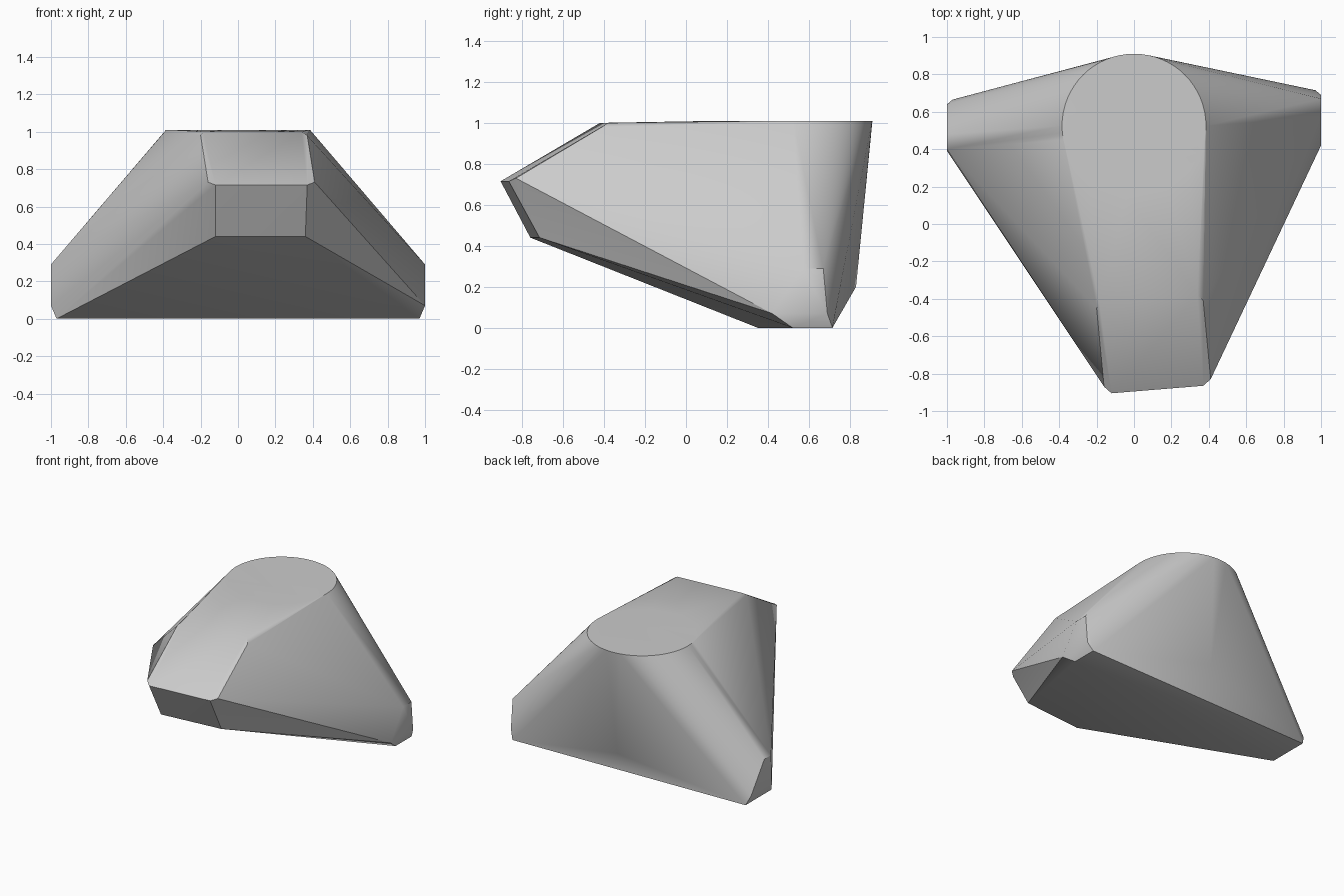
import bpy
import bmesh
import math
from mathutils import Vector

# Remove the default cube only
default_cube = bpy.data.objects.get("Cube")
if default_cube:
    bpy.data.objects.remove(default_cube, do_unlink=True)


def make_material(name, value):
    """Plain flat grey material."""
    material = bpy.data.materials.new(name)
    material.use_nodes = True
    colour = (value, value, value, 1)
    material.diffuse_color = colour
    shader = material.node_tree.nodes["Principled BSDF"]
    shader.inputs["Base Color"].default_value = colour
    return material


def disc(centre, radius, segments):
    """Points around a level circle."""
    points = []
    for step in range(segments):
        angle = math.tau * step / segments
        offset = Vector((math.cos(angle), math.sin(angle), 0))
        points.append(Vector(centre) + offset * radius)
    return points


def side_tip(side, top_front, top_back, low_front, low_back, base_front, base_back):
    """Blunt end of one wing: a flat outer facet with a bevelled foot."""
    outer = [(top_front, .29), (top_back, .29), (low_front, .07), (low_back, .07)]
    foot = [base_front, base_back]
    points = [Vector((side, y, z)) for y, z in outer]
    points += [Vector((side * .97, y, 0)) for y in foot]
    return points


def hull_object(name, points, material):
    """Wrap the points in a convex skin and merge its flat regions."""
    bm = bmesh.new()
    for point in points:
        bm.verts.new(point)
    hull = bmesh.ops.convex_hull(bm, input=bm.verts)
    unused = [g for g in hull["geom_interior"] if isinstance(g, bmesh.types.BMVert)]
    bmesh.ops.delete(bm, geom=unused, context="VERTS")
    bmesh.ops.dissolve_limit(bm, angle_limit=math.radians(.5),
                             verts=bm.verts, edges=bm.edges)
    bmesh.ops.recalc_face_normals(bm, faces=bm.faces)
    mesh = bpy.data.meshes.new(name)
    bm.to_mesh(mesh)
    bm.free()
    mesh.materials.append(material)
    obj = bpy.data.objects.new(name, mesh)
    bpy.context.collection.objects.link(obj)
    return obj


grey = make_material("stone grey", .6)

# Round flat top
crown = disc((0, .525, 1.01), .385, 64)

# Sloping front facet with clipped corners, and the chin edge beneath it
brow = [(-.2, -.45, .98), (-.185, -.42, 1), (.34, -.38, 1), (.37, -.41, .98)]
snout = [(-.16, -.87, .73), (-.12, -.905, .715), (.37, -.865, .715), (.41, -.83, .73)]
chin = [(-.12, -.76, .44), (.36, -.715, .44)]

# Rear ridge point
heel = [(0, .83, .2)]

# Blunt wing ends
left_tip = side_tip(1, .57, .67, .42, .69, .52, .715)
right_tip = side_tip(-1, .4, .48, .39, .64, .35, .665)

front = [Vector(p) for p in brow + snout + chin + heel]
body = hull_object("faceted_body", crown + front + left_tip + right_tip, grey)

# Smooth the round flanks while keeping facet borders crisp
bpy.ops.object.select_all(action="DESELECT")
body.select_set(True)
bpy.context.view_layer.objects.active = body
bpy.ops.object.shade_smooth_by_angle(angle=math.radians(30))
